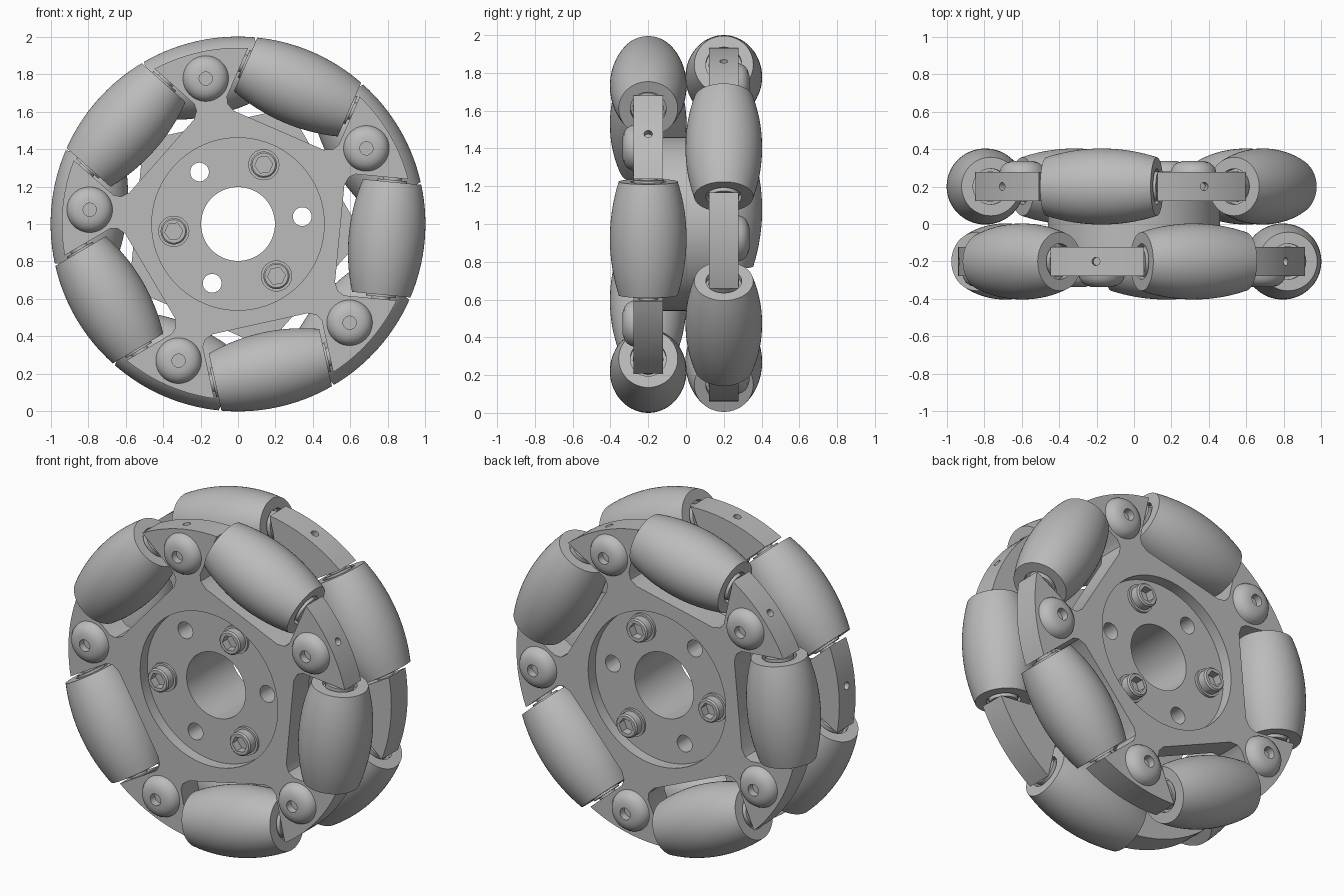
import bpy, bmesh
from math import sin, cos, pi, radians, sqrt, asin
from mathutils import Vector, Matrix

cube = bpy.data.objects.get("Cube")
if cube:
    bpy.data.objects.remove(cube)

grey = bpy.data.materials.new("plain grey")
grey.use_nodes = True
colour = (0.5, 0.5, 0.5, 1)
grey.diffuse_color = colour
grey.node_tree.nodes["Principled BSDF"].inputs["Base Color"].default_value = colour

CENTRE = Vector((0, 0, 1))
SIDES = {"front": -1, "back": 1}
START = {"front": radians(-5.5), "back": radians(30.5)}
STEP = radians(72)
ROW_Y, HALF_PLATE = 0.2, 0.078
ROLLER_R, ROLLER_HALF, ARM_GAP, ARM_R = 0.797, 0.302, 0.325, 0.94
HUB_R, FLOOR_Y = 0.46, 0.21
parts = []


def add(name, bm):
    bmesh.ops.recalc_face_normals(bm, faces=bm.faces)
    mesh = bpy.data.meshes.new(name)
    bm.to_mesh(mesh)
    bm.free()
    mesh.materials.append(grey)
    obj = bpy.data.objects.new(name, mesh)
    bpy.context.collection.objects.link(obj)
    parts.append(obj)
    return obj


def radial(a):
    return Vector((cos(a), 0, sin(a)))


def tangent(a):
    return Vector((-sin(a), 0, cos(a)))


def lathe(name, profile, origin, axis, steps=48):
    """Revolve (radius, height) points around an axis."""
    bm = bmesh.new()
    verts = [bm.verts.new((r, 0, h)) for r, h in profile]
    edges = [bm.edges.new(p) for p in zip(verts, verts[1:])]
    if profile[0][0] > 0 and profile[-1][0] > 0:
        edges.append(bm.edges.new((verts[-1], verts[0])))
    bmesh.ops.spin(bm, geom=verts + edges, cent=(0, 0, 0), axis=(0, 0, 1),
                   angle=2 * pi, steps=steps)
    bmesh.ops.remove_doubles(bm, verts=bm.verts, dist=1e-5)
    turn = Vector((0, 0, 1)).rotation_difference(axis).to_matrix().to_4x4()
    bm.transform(Matrix.Translation(CENTRE + origin) @ turn)
    return add(name, bm)


def prism(name, outline, y0, y1):
    """Extrude an x-z outline along y."""
    bm = bmesh.new()
    face = bm.faces.new([bm.verts.new(CENTRE + p + Vector((0, y0, 0))) for p in outline])
    new = bmesh.ops.extrude_face_region(bm, geom=[face])["geom"]
    bmesh.ops.translate(bm, vec=(0, y1 - y0, 0),
                        verts=[v for v in new if isinstance(v, bmesh.types.BMVert)])
    return add(name, bm)


def cut(obj, cutters):
    """Subtract the cutters, then throw them away."""
    for c in cutters:
        mod = obj.modifiers.new("cut", "BOOLEAN")
        mod.operation, mod.solver, mod.object = "DIFFERENCE", "EXACT", c
    graph = bpy.context.evaluated_depsgraph_get()
    mesh = bpy.data.meshes.new_from_object(obj.evaluated_get(graph))
    obj.modifiers.clear()
    obj.data = mesh
    for c in cutters:
        parts.remove(c)
        bpy.data.objects.remove(c)


def circle(r, sides, centre=Vector(), start=0.0):
    return [centre + r * radial(start + 2 * pi * i / sides) for i in range(sides)]


def star_outline(start):
    """Five flared arms with a roller pocket between each pair."""
    points = []
    side = sqrt(ARM_R ** 2 - ARM_GAP ** 2)
    swing = asin(ARM_GAP / ARM_R)
    for k in range(5):
        a = start + k * STEP
        pocket = [(side, -ARM_GAP), (0.6, -ARM_GAP), (0.565, -0.305), (0.545, -0.26)]
        pocket += [(r, -t) for r, t in reversed(pocket)]
        points += [r * radial(a) + t * tangent(a) for r, t in pocket]
        for i in range(1, 12):
            points.append(ARM_R * radial(a + swing + (STEP - 2 * swing) * i / 12))
    return points


# Barrel profile whose outer curve follows the wheel rim, with recessed ends
barrel = [(0.05, -0.27), (0.095, -0.27), (0.095, -ROLLER_HALF)]
for i in range(17):
    h = ROLLER_HALF * (i / 8 - 1)
    barrel.append((sqrt(1 - h * h) - ROLLER_R, h))
barrel += [(0.095, ROLLER_HALF), (0.095, 0.27), (0.05, 0.27)]

button = [(0, 0.02), (0.035, 0.02), (0.035, 0.063), (0.06, 0.062), (0.085, 0.054),
          (0.105, 0.04), (0.118, 0.02), (0.123, 0), (0, 0)]
bolt = [(0, 0.07), (0.062, 0.07), (0.07, 0.062), (0.07, 0.015),
        (0.083, 0.015), (0.083, 0), (0, 0)]

# Hub with a through bore and three open bolt holes
hub = lathe("hub", [(0.197, -FLOOR_Y), (HUB_R, -FLOOR_Y), (HUB_R, FLOOR_Y), (0.197, FLOOR_Y)],
            Vector(), Vector((0, 1, 0)), 80)
hole_angles = [radians(6.5 + 120 * k) for k in range(3)]
cut(hub, [prism("hole_cutter", circle(0.05, 28, 0.345 * radial(a)), -1, 1)
          for a in hole_angles])

for row, s in SIDES.items():
    out = Vector((0, s, 0))
    mid = ROW_Y * out
    arm_angles = [START[row] + (k + 0.5) * STEP for k in range(5)]

    # Star plate, opened over the recessed hub, with a pin hole on each arm's rim
    plate = prism(row + "_star_plate", star_outline(START[row]),
                  s * ROW_Y - HALF_PLATE, s * ROW_Y + HALF_PLATE)
    cutters = [prism("hub_cutter", circle(HUB_R, 80), -1, 1)]
    for a in arm_angles:
        cutters.append(lathe("pin_cutter", [(0, 0.9), (0.022, 0.9), (0.022, 1), (0, 1)],
                             mid, radial(a), 16))
    cut(plate, cutters)

    # Rollers on axles with thin washers
    for k in range(5):
        a = START[row] + k * STEP
        where, along = mid + ROLLER_R * radial(a), tangent(a)
        lathe(f"{row}_roller_{k + 1}", barrel, where, along, 64)
        lathe(f"{row}_axle_{k + 1}", [(0, -0.34), (0.05, -0.34), (0.05, 0.34), (0, 0.34)],
              where, along, 24)
        for end in (-1, 1):
            lathe(f"{row}_washer_{k + 1}", [(0, 0.275), (0.08, 0.275), (0.08, 0.313), (0, 0.313)],
                  where, along * end, 32)

    # Domed screws on the arms
    for k, a in enumerate(arm_angles):
        lathe(f"{row}_arm_screw_{k + 1}", button,
              0.795 * radial(a) + out * (ROW_Y + HALF_PLATE - 0.005), out)

    # Socket bolts around the bore
    for k, a in enumerate(hole_angles):
        spot = 0.345 * radial(a + pi / 3)
        head = lathe(f"{row}_hub_bolt_{k + 1}", bolt, spot + out * FLOOR_Y, out, 40)
        hexagon = circle(0.048, 6, spot, a)
        cut(head, [prism("socket_cutter", hexagon, s * (FLOOR_Y + 0.02), s * 0.5)])

# Smooth round surfaces, keep hard edges
bpy.ops.object.select_all(action="DESELECT")
for obj in parts:
    obj.select_set(True)
bpy.context.view_layer.objects.active = parts[0]
bpy.ops.object.shade_smooth_by_angle(angle=radians(30))
